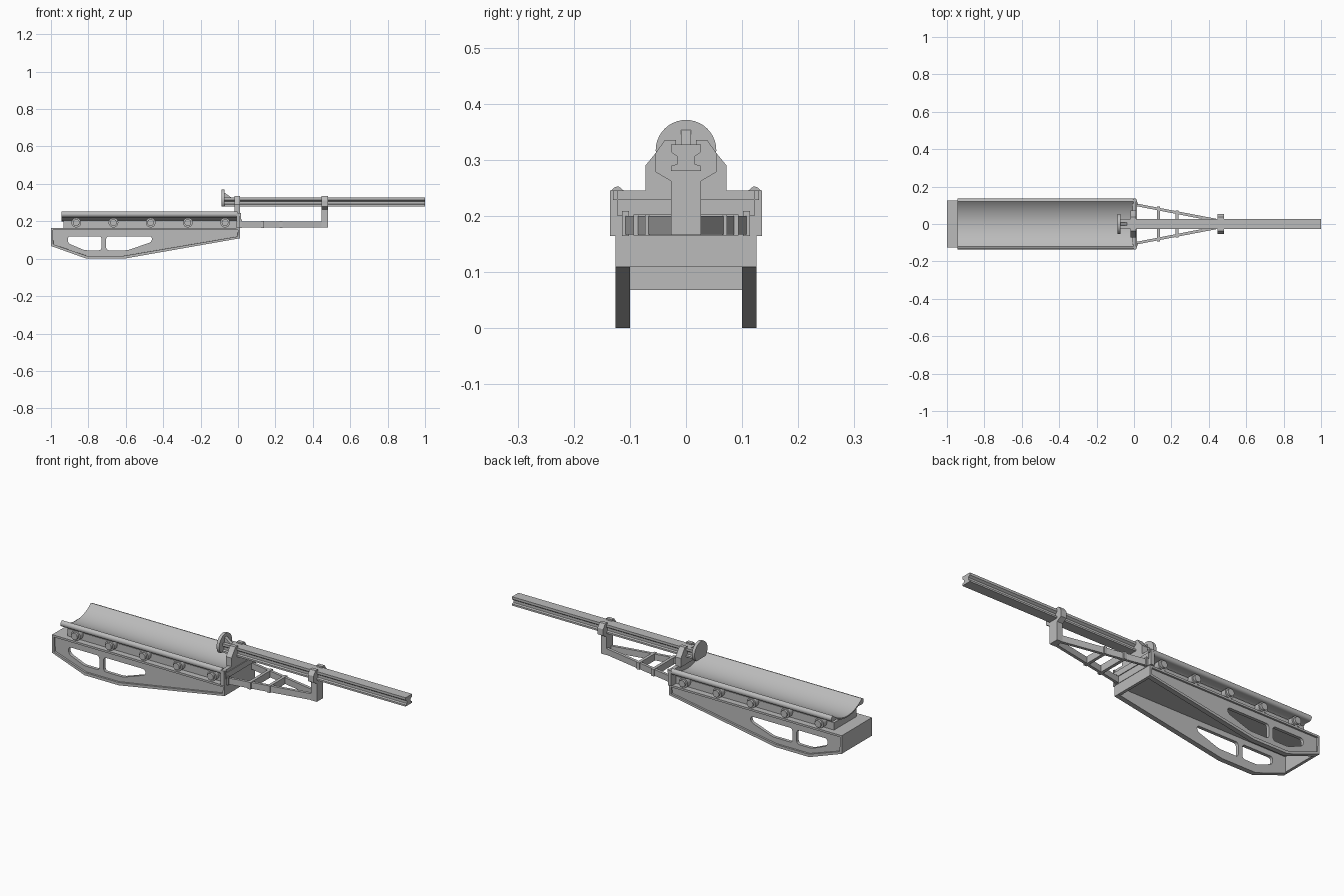
import bpy, bmesh, math

cube = bpy.data.objects.get("Cube")
if cube:
    bpy.data.objects.remove(cube, do_unlink=True)

grey = bpy.data.materials.new("plain_grey")
grey.use_nodes = True
colour = (0.5, 0.5, 0.5, 1)
grey.diffuse_color = colour
grey.node_tree.nodes["Principled BSDF"].inputs["Base Color"].default_value = colour


def activate(obj):
    bpy.ops.object.select_all(action="DESELECT")
    obj.select_set(True)
    bpy.context.view_layer.objects.active = obj


def prism(name, pts, axis, a, b, smooth=False, recess=None):
    """Extrude a 2D outline along an axis from a to b."""
    def place(u, v, t):
        return {"x": (t, u, v), "y": (u, t, v), "z": (u, v, t)}[axis]
    bm = bmesh.new()
    start = [bm.verts.new(place(u, v, a)) for u, v in pts]
    end = [bm.verts.new(place(u, v, b)) for u, v in pts]
    bm.faces.new(start)
    cap = bm.faces.new(end[::-1])
    n = len(pts)
    for i in range(n):
        j = (i + 1) % n
        bm.faces.new((start[i], start[j], end[j], end[i]))
    bmesh.ops.recalc_face_normals(bm, faces=bm.faces)
    if recess:
        # Flat rim first, then a steep step down
        bmesh.ops.inset_individual(bm, faces=[cap], thickness=recess[0], depth=0)
        bmesh.ops.inset_individual(bm, faces=[cap], thickness=0.0005, depth=-recess[1])
    mesh = bpy.data.meshes.new(name)
    bm.to_mesh(mesh)
    bm.free()
    mesh.materials.append(grey)
    obj = bpy.data.objects.new(name, mesh)
    bpy.context.collection.objects.link(obj)
    if smooth:
        activate(obj)
        bpy.ops.object.shade_smooth_by_angle(angle=math.radians(35))
    return obj


def box(name, x, y, z):
    return prism(name, [(x[0], y[0]), (x[1], y[0]), (x[1], y[1]), (x[0], y[1])], "z", *z)


def circle(u, v, r, n=24):
    return [(u + r * math.cos(math.tau * i / n), v + r * math.sin(math.tau * i / n))
            for i in range(n)]


def mirrored(half):
    return half + [(-y, z) for y, z in reversed(half)]


def cut_window(target, pts):
    """Cut a round-cornered opening through a side plate."""
    cutter = prism("window_cutter", pts, "y", -0.3, 0.3)
    cutter.hide_render = True
    bm = bmesh.new()
    bm.from_mesh(cutter.data)
    edges = [e for e in bm.edges if abs(e.verts[0].co.y - e.verts[1].co.y) > 0.1]
    bmesh.ops.bevel(bm, geom=edges, offset=0.014, segments=3, profile=0.5, affect="EDGES")
    bm.to_mesh(cutter.data)
    bm.free()
    mod = target.modifiers.new("window", "BOOLEAN")
    mod.operation = "DIFFERENCE"
    mod.solver = "EXACT"
    mod.object = cutter
    activate(target)
    bpy.ops.object.modifier_apply(modifier=mod.name)
    bpy.data.objects.remove(cutter, do_unlink=True)


# Hollow base: recessed side plates with windows, deck and end walls
side = [(-1, 0.164), (-1, 0.068), (-0.81, 0), (-0.61, 0), (0.01, 0.109), (0.01, 0.164)]
rear_window = [(-0.91, 0.12), (-0.73, 0.12), (-0.73, 0.045), (-0.82, 0.045), (-0.91, 0.083)]
front_window = [(-0.705, 0.12), (-0.46, 0.12), (-0.46, 0.09), (-0.59, 0.045), (-0.705, 0.045)]
for s, label in ((1, "back"), (-1, "front")):
    plate = prism(label + "_side_plate", side, "y", s * 0.1, s * 0.126, recess=(0.015, 0.009))
    cut_window(plate, rear_window)
    cut_window(plate, front_window)
box("deck", (-0.99, 0), (-0.1, 0.1), (0.148, 0.164))
box("right_end_wall", (-1, -0.985), (-0.1, 0.1), (0.068, 0.164))
box("left_end_wall", (-0.005, 0.01), (-0.1, 0.1), (0.109, 0.164))

# Shallow curved trough whose edges roll outward into rounded lips
radius, bottom, lip_y, lip_z, lip_r = 0.181, 0.207, 0.12, 0.237, 0.0155


def arc(r, reach, steps):
    angles = [math.asin(reach / r) * i / steps for i in range(steps + 1)]
    return [(r * math.sin(a), bottom + radius - r * math.cos(a)) for a in angles]


lip = [(lip_y + lip_r * math.sin(math.pi * i / 10), lip_z + lip_r * math.cos(math.pi * i / 10))
       for i in range(1, 11)]
half = arc(radius, lip_y, 14) + lip + arc(radius + 0.007, 0.09, 10)[::-1]
trough = half[:-1] + [(0, half[-1][1])] + [(-y, z) for y, z in half[-2:0:-1]]
prism("trough", trough, "x", -0.945, -0.004, smooth=True)

# Solid cradle block with round bosses on both sides
box("cradle_block", (-0.933, 0), (-0.095, 0.095), (0.16, 0.203))
for s, label in ((1, "back"), (-1, "front")):
    for i in range(5):
        x = -0.865 + 0.199 * i
        prism(label + "_boss", circle(x, 0.193, 0.026), "y", s * 0.08, s * 0.122, smooth=True)
        prism(label + "_boss_cap", circle(x, 0.193, 0.018), "y", s * 0.11, s * 0.134, smooth=True)
    box(label + "_end_tab", (0, 0.017), sorted((s * 0.121, s * 0.13)), (0.228, 0.245))
    box(label + "_arm_lug", (0.005, 0.022), sorted((s * 0.102, s * 0.114)), (0.164, 0.209))

# Trough end plate with a ledge
box("trough_end_plate", (-0.008, 0.012), (-0.135, 0.135), (0.164, 0.245))
box("end_ledge", (0.0, 0.016), (-0.122, 0.122), (0.2, 0.23))

# Tapered ladder frame
for s, label in ((1, "back"), (-1, "front")):
    prism(label + "_frame_arm", [(0, s * 0.112), (0, s * 0.098), (0.45, s * 0.01),
                                 (0.45, s * 0.026)], "z", 0.167, 0.2)
for x, y in ((0.13, 0.094), (0.23, 0.073)):
    box("frame_crossbar", (x - 0.008, x + 0.008), (-y, y), (0.165, 0.202))

# Clamps gripping the beam
claw = [(0.054, 0.312), (0.038, 0.335), (0.018, 0.335), (0.018, 0.325)]
prism("inner_clamp", mirrored([(0.072, 0.243), (0.072, 0.29)] + claw), "x", -0.02, 0.012)
prism("outer_clamp", mirrored([(0.027, 0.166), (0.027, 0.262), (0.054, 0.278)] + claw),
      "x", 0.447, 0.48)

# Long flanged beam
prism("beam", mirrored([(0.027, 0.28), (0.027, 0.289), (0.016, 0.292), (0.016, 0.306),
                        (0.027, 0.314), (0.027, 0.327)]), "x", -0.075, 1)

# Round pusher plate with gusset
disc = [(y, max(z, 0.28)) for y, z in circle(0, 0.317, 0.054, 40)]
prism("pusher_plate", disc, "x", -0.088, -0.072, smooth=True)
prism("pusher_gusset", [(-0.073, 0.32), (-0.073, 0.354), (-0.035, 0.326), (-0.035, 0.32)],
      "y", -0.009, 0.009)
